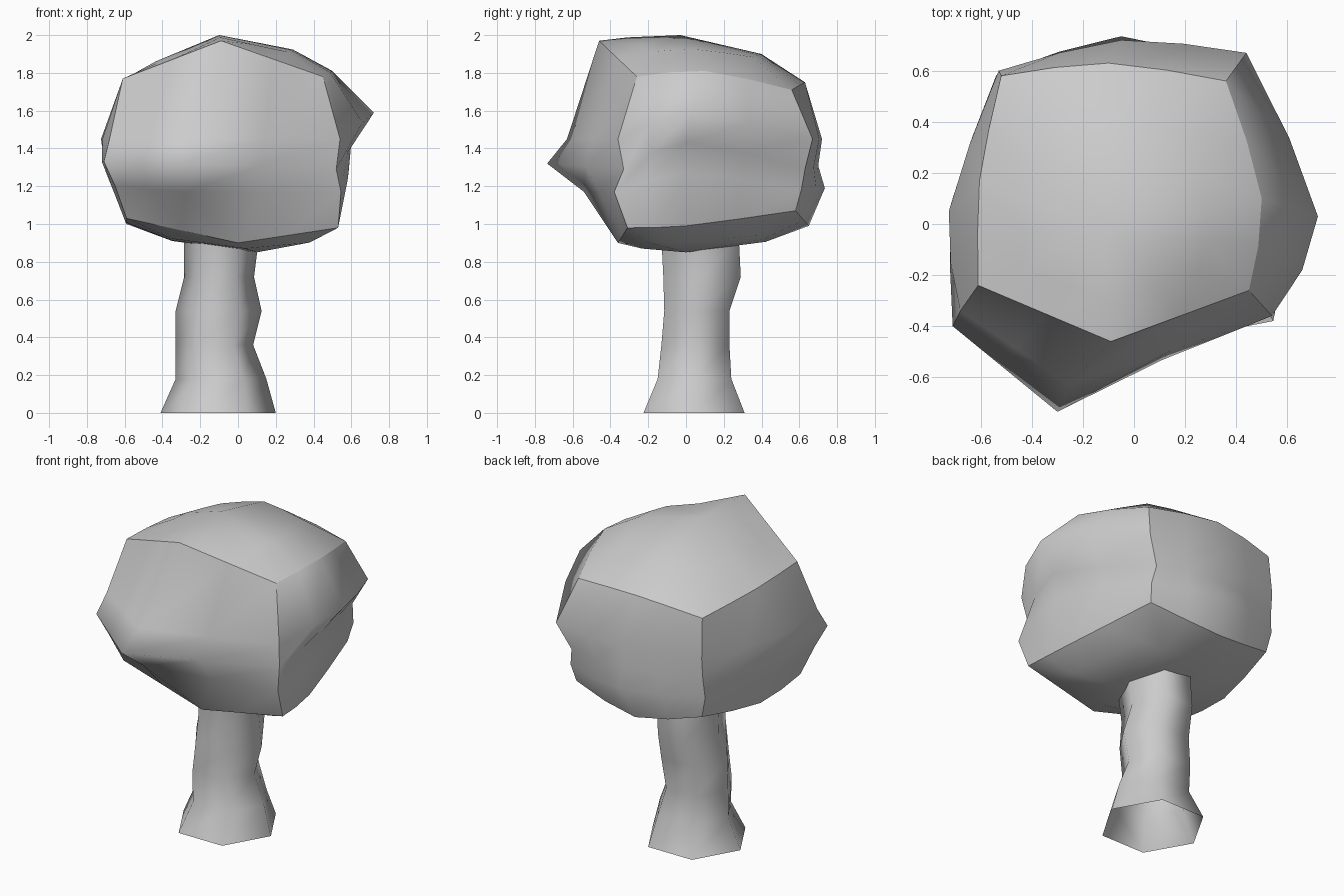
import bpy, bmesh, math
from mathutils import Vector

if "Cube" in bpy.data.objects:
    bpy.data.objects.remove(bpy.data.objects["Cube"])


def bridge(bm, a, b):
    """Quads between two closed rings; b lies above a (counter-clockwise)."""
    n = len(a)
    for i in range(n):
        j = (i + 1) % n
        bm.faces.new((a[i], a[j], b[j], b[i]))


def finish(bm, name, sharp):
    bmesh.ops.recalc_face_normals(bm, faces=bm.faces[:])
    for f in bm.faces:
        f.smooth = True
    for e in bm.edges:
        if sharp(e):
            e.smooth = False
    mesh = bpy.data.meshes.new(name)
    bm.to_mesh(mesh)
    bm.free()
    ob = bpy.data.objects.new(name, mesh)
    bpy.context.collection.objects.link(ob)
    return ob


# Foliage: boxy lump, control rings from bottom to top.
# Columns: front-left, front, front-right, right, back-right, back, back-left, left
levels = [
    [(-.59, -.30, 1.03), (0, -.36, .90), (.53, -.31, .98), (.50, 0, .99),
     (.36, .58, 1.07), (-.1, .65, .99), (-.51, .57, 1.07), (-.59, .1, 1.0)],
    [(-.65, -.36, 1.20), (-.28, -.54, 1.17), (.545, -.38, 1.17), (.585, 0, 1.27),
     (.38, .61, 1.18), (-.05, .735, 1.19), (-.54, .58, 1.20), (-.67, .1, 1.20)],
    [(-.71, -.40, 1.33), (-.30, -.735, 1.32), (.52, -.33, 1.29), (.60, 0, 1.43),
     (.36, .63, 1.29), (-.05, .70, 1.31), (-.53, .59, 1.33), (-.71, .1, 1.33)],
    [(-.68, -.34, 1.45), (-.25, -.63, 1.45), (.54, -.36, 1.45), (.72, .03, 1.59),
     (.44, .67, 1.45), (-.05, .72, 1.45), (-.53, .60, 1.45), (-.725, .05, 1.45)],
    [(-.61, -.24, 1.77), (-.09, -.46, 1.97), (.45, -.26, 1.78), (.50, .1, 1.81),
     (.36, .56, 1.71), (-.1, .63, 1.75), (-.52, .58, 1.70), (-.605, .17, 1.75)],
]

bm = bmesh.new()
rings, hard = [], set()
for level in levels:
    pts = [Vector(p) for p in level]
    ring = []
    for k in range(0, 8, 2):
        a, m, b = pts[k], pts[k + 1], pts[(k + 2) % 8]
        s = 0 if k == 0 else .0625          # straight front, rounded elsewhere
        ring += [a, (.5 - s) * a + (.5 + 2 * s) * m - s * b, m,
                 (.5 - s) * b + (.5 + 2 * s) * m - s * a]
    rings.append([bm.verts.new(p) for p in ring])
for lo, hi in zip(rings, rings[1:]):
    bridge(bm, lo, hi)
    for k in range(0, 16, 4):
        hard.add(frozenset((lo[k], hi[k])))

# Rounded lids on the top (flatter on the left) and underside
top_drop = [.65] * 2 + [.4] * 9 + [.5] + [.58] * 4
for rim, centre, drop in ((rings[-1], Vector((-.1, -.03, 2.0)), top_drop),
                          (rings[0], Vector((.1, 0, .85)), [.4] * 16)):
    inner = []
    for v, dz in zip(rim, drop):
        d = v.co - centre
        inner.append(bm.verts.new(centre + Vector((d.x * .65, d.y * .65, d.z * dz))))
    bridge(bm, rim, inner)
    mid = bm.verts.new(centre)
    for i in range(16):
        bm.faces.new((inner[i], inner[(i + 1) % 16], mid))
        hard.add(frozenset((rim[i], rim[(i + 1) % 16])))
finish(bm, "foliage", lambda e: frozenset(e.verts) in hard)

# Trunk: open six-sided wobbly column (z, x min, x max, y min, y max)
sections = [(0, -.41, .20, -.225, .31), (.18, -.33, .15, -.15, .24),
            (.36, -.33, .08, -.13, .23), (.54, -.33, .125, -.115, .23),
            (.72, -.285, .085, -.12, .29), (.92, -.285, .11, -.13, .28)]
bm = bmesh.new()
prev = None
for z, x0, x1, y0, y1 in sections:
    ring = []
    for i in range(6):
        t = math.radians(60 * i)
        ring.append(bm.verts.new(((x0 + x1) / 2 + (x1 - x0) / 2 * math.cos(t),
                                  (y0 + y1) / 2 + (y1 - y0) / 1.732 * math.sin(t), z)))
    if prev:
        bridge(bm, prev, ring)
    prev = ring
finish(bm, "trunk", lambda e: False)
